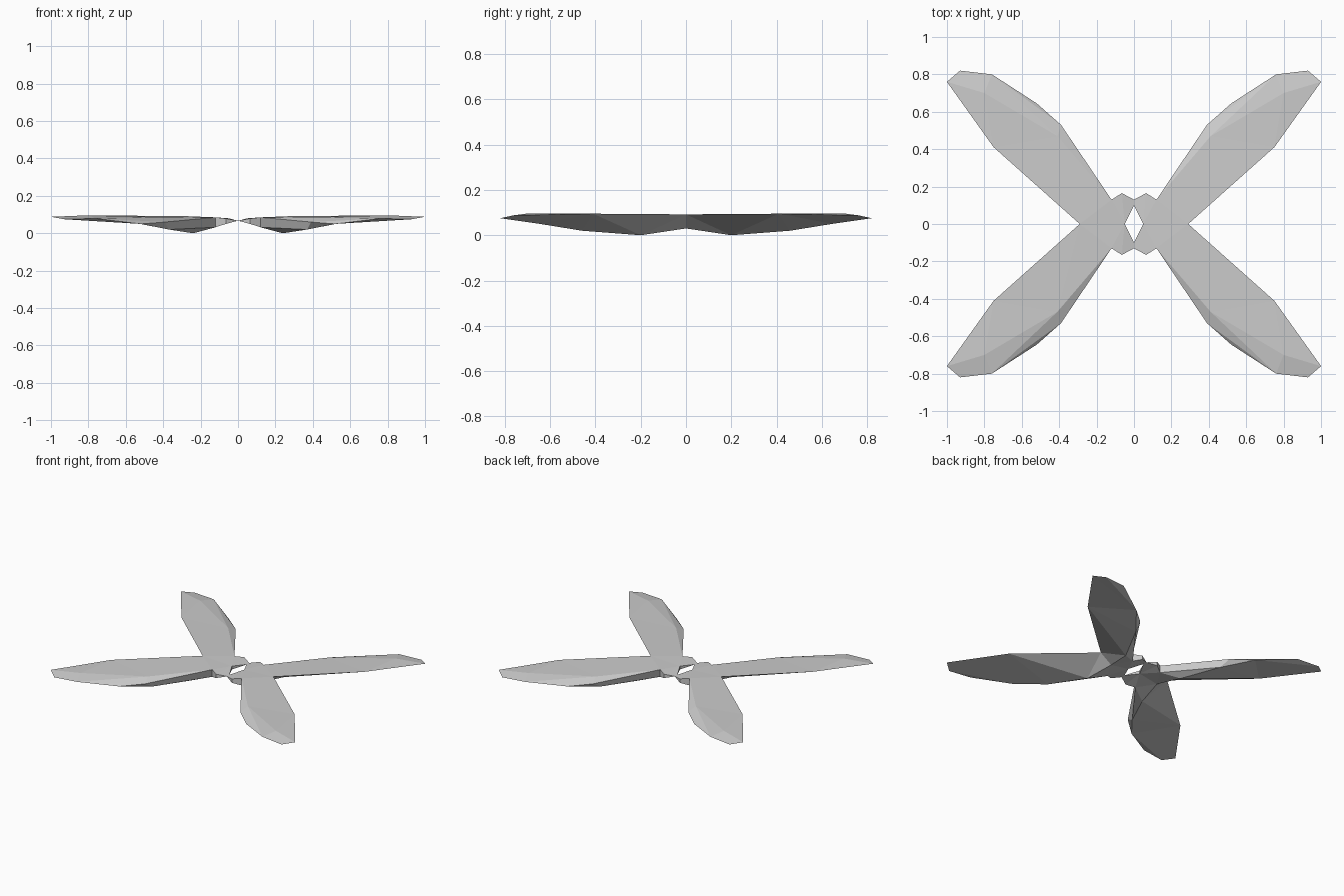
import bpy, bmesh

if "Cube" in bpy.data.objects:
    bpy.data.objects.remove(bpy.data.objects["Cube"])

# One quarter of the rotor: shared rim points, top points, and underside points
P = {
    # hub and hole
    'a': (0, .10, .067), 'b': (0, .13, .067),
    'c': (.05, 0, .08), 'c2': (.05, 0, .055),
    'd': (.065, .165, .079), 'd2': (.065, .165, .05),
    'e': (.12, .13, .085), 'e2': (.12, .13, .032),
    # blade rim
    'f': (.29, 0, .092), 'k': (.75, .41, .095), 'n': (1, .76, .088),
    'm': (.93, .82, .075), 'l': (.76, .80, .079), 'i': (.39, .53, .06),
    # top ridge
    'h': (.41, .47, .086), 'p': (.80, .70, .096),
    # underside keel
    'g': (.20, 0, .03), 'q': (.24, .20, .0), 'r': (.37, .46, .02),
    'j': (.52, .645, .05),
}
FACES = (
    'a c d b|c e d|c f e|f h e|f k h|k p h|h p l|h l i|k n p|p n m l|e h i|'   # top
    'e i r e2|i l j|i j r|'                                                  # leading edge
    'a b d2 c2|c2 d2 e2|c2 e2 g|g e2 q|e2 r q|g q f|f q k|q r k|r j k|'      # underside
    'j l m|j m n|j n k|'
    'b d d2|d e e2 d2|a c c2'                                                # hub walls
)

bm = bmesh.new()
v = {name: bm.verts.new(co) for name, co in P.items()}
faces = [bm.faces.new([v[n] for n in f.split()]) for f in FACES.split('|')]
bmesh.ops.recalc_face_normals(bm, faces=bm.faces)
bm.normal_update()
if faces[4].normal.z < 0:
    bmesh.ops.reverse_faces(bm, faces=bm.faces)
mesh = bpy.data.meshes.new("four_blade_rotor")
bm.to_mesh(mesh)
bm.free()

rotor = bpy.data.objects.new("four_blade_rotor", mesh)
bpy.context.collection.objects.link(rotor)

# Mirror the quarter into four blades around the open hub
mirror = rotor.modifiers.new("mirror_xy", 'MIRROR')
mirror.use_axis = (True, True, False)
mirror.merge_threshold = .0005
